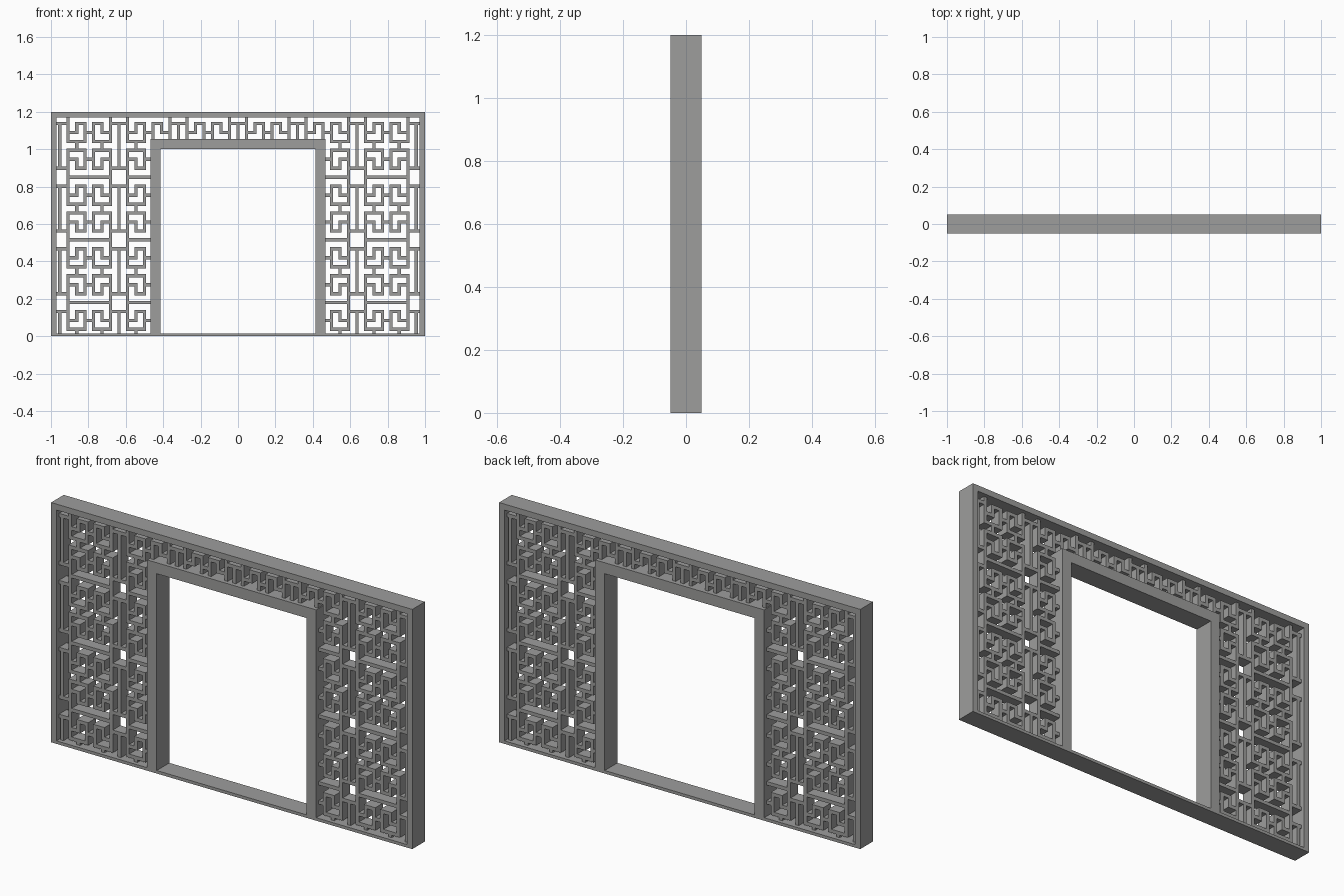
import bpy
import bmesh
from mathutils import Matrix

cube = bpy.data.objects.get("Cube")
if cube:
    bpy.data.objects.remove(cube, do_unlink=True)

# One grey paint for the whole screen
grey = bpy.data.materials.new("warm_grey")
grey.use_nodes = True
colour = (0.34, 0.34, 0.335, 1)
grey.diffuse_color = colour
grey.node_tree.nodes["Principled BSDF"].inputs["Base Color"].default_value = colour


def make_boxes(name, rects, depth):
    """One object made of upright boxes, each (x0, x1, z0, z1)."""
    bm = bmesh.new()
    for x0, x1, z0, z1 in rects:
        place = Matrix.Translation(((x0 + x1) / 2, 0, (z0 + z1) / 2))
        size = Matrix.Diagonal((x1 - x0, depth, z1 - z0, 1))
        bmesh.ops.create_cube(bm, size=1, matrix=place @ size)
    mesh = bpy.data.meshes.new(name)
    bm.to_mesh(mesh)
    bm.free()
    mesh.materials.append(grey)
    obj = bpy.data.objects.new(name, mesh)
    bpy.context.collection.objects.link(obj)
    return obj


# Outer frame and doorway
DEPTH = 0.1
TOP = 1.2
RAIL = 0.03
SILL = 0.015
DOOR_IN, DOOR_OUT = 0.415, 0.468
LINTEL_LOW, LINTEL_HIGH = 1.0, 1.055
make_boxes("top_rail", [(-1, 1, TOP - RAIL, TOP)], DEPTH)
make_boxes("bottom_sill", [(-1, 1, 0, SILL)], DEPTH)
make_boxes("lintel", [(-DOOR_OUT, DOOR_OUT, LINTEL_LOW, LINTEL_HIGH)], DEPTH)
for side, s in (("left", 1), ("right", -1)):
    post = sorted((s * (1 - RAIL), s))
    jamb = sorted((s * DOOR_IN, s * DOOR_OUT))
    make_boxes(side + "_post", [(*post, SILL, TOP - RAIL)], DEPTH)
    make_boxes(side + "_jamb", [(*jamb, SILL, LINTEL_LOW)], DEPTH)

# Lattice motif on a grid of seven steps per repeat
CELL_X, CELL_Z, FIRST_Z = 0.318, 0.335, 0.18
STEP_X, STEP_Z = CELL_X / 7, CELL_Z / 7
BAR = 0.009

# Corner hook, drawn in one quadrant around each small square
HOOK = [(1, 1), (1, 3), (3, 3), (3, 1), (2, 1), (2, 2), (1, 2)]
quadrant = list(zip(HOOK, HOOK[1:]))
quadrant += [((0, 1), (1, 1)), ((1, 0), (1, 1))]      # small square
quadrant += [((1, 0), (3.5, 0)), ((0, 1), (0, 3.5))]  # long links
quadrant += [((3, 2), (3.5, 2)), ((2, 3), (2, 3.5))]  # short links


def lattice_bars():
    bars = set()
    for i in range(-4, 5):
        for j in range(-1, 5):
            cx, cz = i * CELL_X, FIRST_Z + j * CELL_Z
            for sx in (-1, 1):
                for sz in (-1, 1):
                    for (ax, az), (bx, bz) in quadrant:
                        xs = sorted((cx + sx * ax * STEP_X, cx + sx * bx * STEP_X))
                        zs = sorted((cz + sz * az * STEP_Z, cz + sz * bz * STEP_Z))
                        bar = (xs[0] - BAR, xs[1] + BAR, zs[0] - BAR, zs[1] + BAR)
                        bars.add(tuple(round(v, 4) for v in bar))
    return sorted(bars)


def clip(bars, region):
    """Keep only the part of each bar inside the panel opening."""
    x0, x1, z0, z1 = region
    for a, b, c, d in bars:
        a, b, c, d = max(a, x0), min(b, x1), max(c, z0), min(d, z1)
        if b - a > 0.002 and d - c > 0.002:
            yield a, b, c, d


# Three lattice panels around the doorway
panels = {
    "left_lattice": (DOOR_OUT, 1 - RAIL, SILL, TOP - RAIL),
    "right_lattice": (RAIL - 1, -DOOR_OUT, SILL, TOP - RAIL),
    "top_lattice": (-DOOR_OUT, DOOR_OUT, LINTEL_HIGH, TOP - RAIL),
}
all_bars = lattice_bars()
for name, region in panels.items():
    make_boxes(name, clip(all_bars, region), 0.06)
